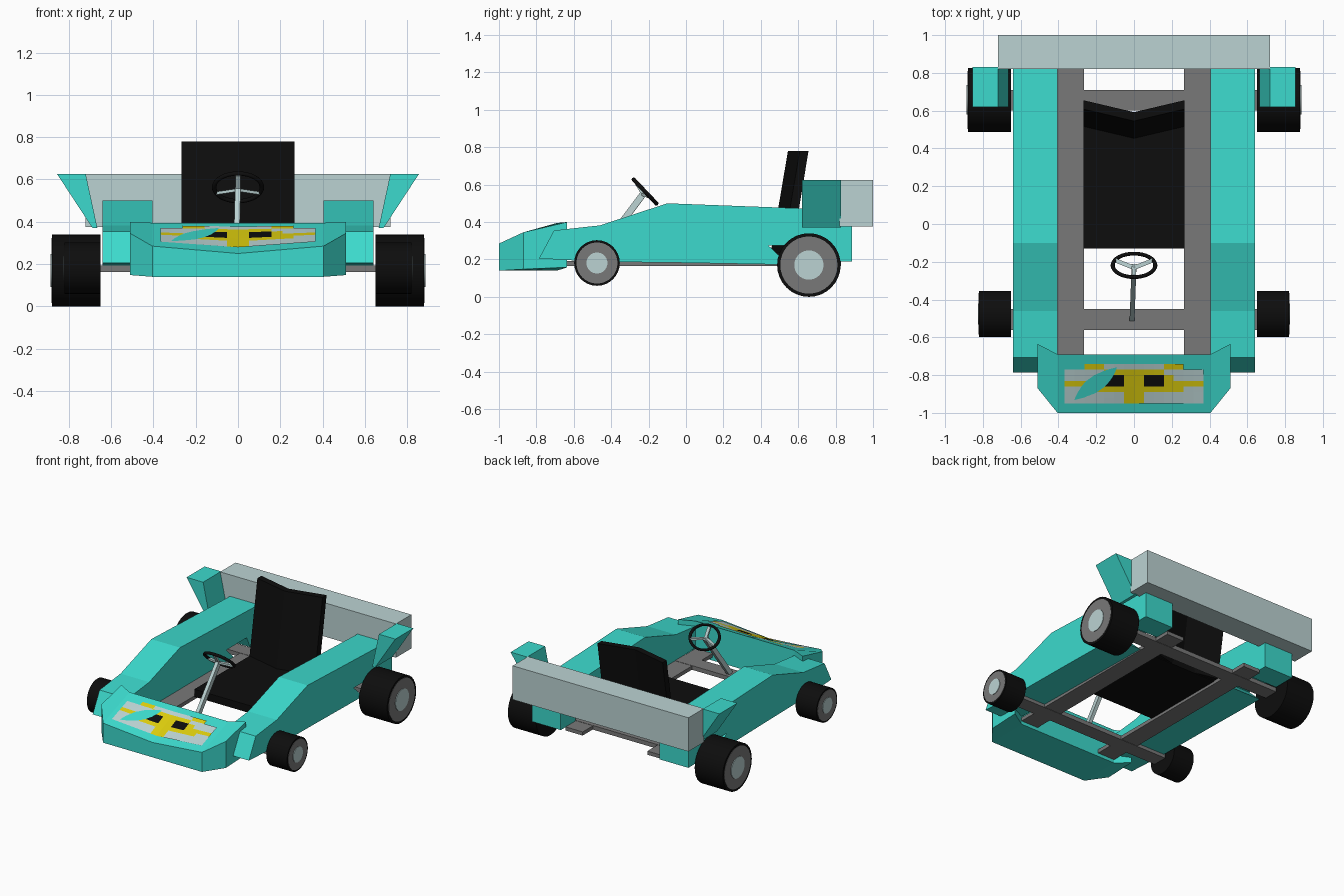
import bpy, bmesh, math
from mathutils import Vector

if "Cube" in bpy.data.objects:
    bpy.data.objects.remove(bpy.data.objects["Cube"])


def material(name, rgb):
    m = bpy.data.materials.new(name)
    m.diffuse_color = (*rgb, 1)
    m.use_nodes = True
    m.node_tree.nodes["Principled BSDF"].inputs["Base Color"].default_value = m.diffuse_color
    return m


TEAL = material("turquoise", (0.045, 0.70, 0.61))
SILVER = material("pale silver", (0.50, 0.65, 0.65))
GREY = material("frame grey", (0.19, 0.19, 0.19))
BLACK = material("black", (0.004, 0.004, 0.004))
YELLOW = material("yellow", (0.72, 0.61, 0.004))


def add_mesh(name, verts, faces, *mats):
    me = bpy.data.meshes.new(name)
    me.from_pydata(verts, [], faces)
    bm = bmesh.new()
    bm.from_mesh(me)
    bmesh.ops.recalc_face_normals(bm, faces=bm.faces)
    bm.to_mesh(me)
    bm.free()
    for m in mats:
        me.materials.append(m)
    ob = bpy.data.objects.new(name, me)
    bpy.context.collection.objects.link(ob)
    return ob


def loft(name, sections, mat):
    """Skin equal-length sections [(x, [(y, z), ...]), ...] and cap the ends."""
    n = len(sections[0][1])
    verts = [(x, y, z) for x, prof in sections for y, z in prof]
    faces = [(k * n + i, k * n + (i + 1) % n, (k + 1) * n + (i + 1) % n, (k + 1) * n + i)
             for k in range(len(sections) - 1) for i in range(n)]
    faces += [tuple(range(n)), tuple(range(len(verts) - n, len(verts)))]
    return add_mesh(name, verts, faces, mat)


def box(name, x, y, z, mat):
    prof = [(y[0], z[0]), (y[1], z[0]), (y[1], z[1]), (y[0], z[1])]
    return loft(name, [(x[0], prof), (x[1], prof)], mat)


def disc(name, x0, x1, y, z, r, mat):
    bpy.ops.mesh.primitive_cylinder_add(vertices=32, radius=r, depth=abs(x1 - x0),
                                        location=((x0 + x1) / 2, y, z),
                                        rotation=(0, math.pi / 2, 0))
    ob = bpy.context.object
    ob.name = name
    ob.data.materials.append(mat)
    bpy.ops.object.shade_smooth_by_angle(angle=math.radians(35))
    return ob


def bar(name, a, b, w, d, mat):
    """Rectangular beam from a to b."""
    a, b = Vector(a), Vector(b)
    bpy.ops.mesh.primitive_cube_add(size=1, location=(a + b) / 2)
    ob = bpy.context.object
    ob.name = name
    ob.scale = (w, d, (b - a).length)
    ob.rotation_euler = (b - a).to_track_quat('Z', 'Y').to_euler()
    ob.data.materials.append(mat)
    return ob


# Side pod outline (y, z) with the arch in front of the rear wheel
POD = [(-.786, .205), (-.706, .355), (-.46, .382), (-.10, .50), (.62, .473),
       (.84, .465), (.887, .38), (.887, .19), (.72, .19), (.68, .275),
       (.44, .275), (.55, .172), (0, .182), (-.47, .188)]

for s, side in ((-1, "left"), (1, "right")):
    loft(f"{side}_side_pod", [(s * .405, POD), (s * .64, POD)], TEAL)
    box(f"{side}_frame_rail", sorted((s * .265, s * .405)), (-.72, .83), (.165, .192), GREY)

    # Slanted plates at the wing ends
    section = [(.665, .37), (.688, .37), (.855, .625), (.72, .625)]
    verts = [(s * x, y, z) for y in (.62, .83) for x, z in section]
    add_mesh(f"{side}_wing_plate", verts,
             [(0, 1, 2, 3), (4, 5, 6, 7)] + [(i, (i + 1) % 4, (i + 1) % 4 + 4, i + 4)
                                             for i in range(4)], TEAL)

    # Wheels: tyre, rim and hub cap
    for end, y, z, r, w in (("front", -.476, .181, .122, .82), ("rear", .657, .17, .17, .88)):
        disc(f"{side}_{end}_tyre", s * .65, s * w, y, z, r, BLACK)
        disc(f"{side}_{end}_rim", s * (w - .05), s * (w + .002), y, z, r * .9, GREY)
        disc(f"{side}_{end}_hub_cap", s * (w - .04), s * (w + .006), y, z, r * .46, SILVER)

# Axle beams and rear wing
box("front_axle", (-.66, .66), (-.56, -.45), (.163, .194), GREY)
box("rear_axle", (-.66, .66), (.60, .71), (.163, .194), GREY)
box("rear_wing", (-.72, .72), (.82, 1.0), (.375, .625), SILVER)

# Nose: bottom front, top front, top back, bottom back of each section
mid = [(-1, .14), (-1, .25), (-.69, .395), (-.69, .14)]
corner = [(-1, .14), (-1, .285), (-.69, .395), (-.69, .14)]
end = [(-.87, .148), (-.87, .345), (-.635, .40), (-.635, .158)]
loft("nose", [(-.51, end), (-.405, corner), (0, mid), (.405, corner), (.51, end)], TEAL)

# Painted pattern on the nose, half pattern from the middle outward
PATTERN = ["sssyy..", "yyyssss", "ykkysss", "ykkyyyy", "yyyyyss", "yssssss", "yssssss"]


def nose_point(x, y):
    front = .25 + .035 * abs(x) / .405
    return (x, y, front + (.395 - front) * (y + 1) / .31 + .006)


verts, faces, mats = [], [], []
for r, row in enumerate(PATTERN):
    for c, ch in enumerate(row):
        if ch == ".":
            continue
        x0, x1, y1, y0 = c * .0525, (c + 1) * .0525, -.74 - r * .03, -.77 - r * .03
        for s in (1, -1):
            quad = [(x0, y0), (x1, y0), (x1, y1), (x0, y1)]
            quad = quad if s == 1 else quad[::-1]
            faces.append(tuple(range(len(verts), len(verts) + 4)))
            verts += [nose_point(s * x, y) for x, y in quad]
            mats.append("syk".index(ch))
paint = add_mesh("nose_paint", verts, faces, SILVER, YELLOW, BLACK)
for poly, m in zip(paint.data.polygons, mats):
    poly.material_index = m
    if poly.normal.z < 0:
        poly.flip()

# Seat: flat base and a leaning back folded along the middle
box("seat_base", (-.267, .267), (-.13, .52), (.185, .24), BLACK)


def back_section(dy):
    return [(.445 + dy, .19), (.545 + dy, .78), (.592 + dy, .78), (.495 + dy, .19)]


loft("seat_back", [(-.267, back_section(.063)), (0, back_section(0)),
                   (.267, back_section(.063))], BLACK)

# Steering wheel: oval rim, three spokes and the column
bpy.ops.mesh.primitive_torus_add(major_segments=32, minor_segments=8, major_radius=.113,
                                 minor_radius=.011, location=(0, -.219, .563),
                                 rotation=(math.radians(-46.5), 0, 0))
rim = bpy.context.object
rim.name = "steering_rim"
rim.scale = (1, .8, 1)
rim.data.materials.append(BLACK)
bpy.ops.object.shade_smooth_by_angle(angle=math.radians(60))
hub = (0, -.232, .55)
bar("steering_spoke_top", hub, (0, -.275, .62), .022, .014, SILVER)
bar("steering_spoke_left", hub, (-.1, -.192, .535), .022, .014, SILVER)
bar("steering_spoke_right", hub, (.1, -.192, .535), .022, .014, SILVER)
bar("steering_column", (0, -.225, .555), (-.01, -.50, .19), .026, .035, SILVER)
